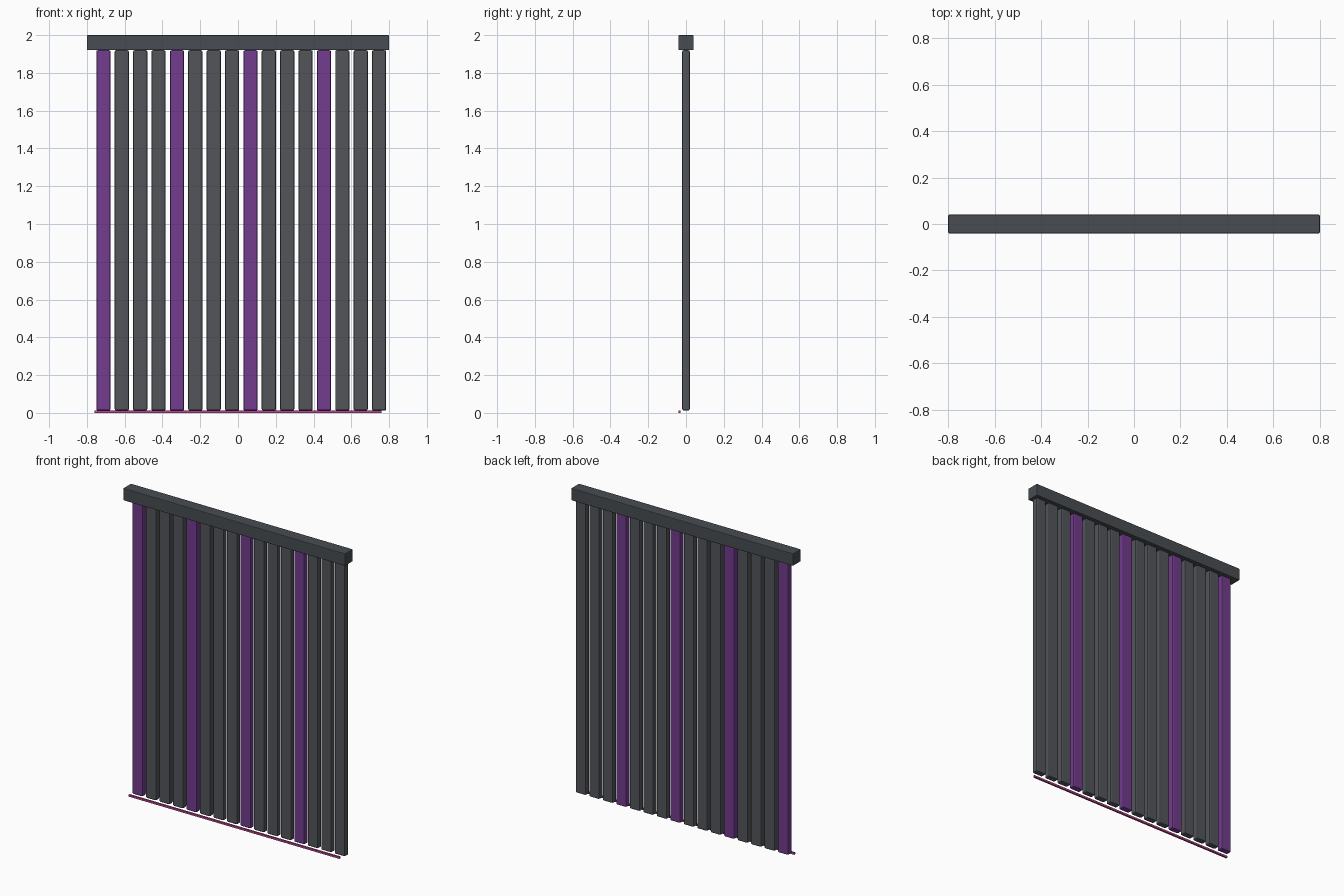
import bpy

if "Cube" in bpy.data.objects:
    bpy.data.objects.remove(bpy.data.objects["Cube"])


def material(name, color):
    m = bpy.data.materials.new(name)
    m.diffuse_color = color
    m.use_nodes = True
    m.node_tree.nodes["Principled BSDF"].inputs["Base Color"].default_value = m.diffuse_color
    return m


def box(name, lo, hi, mat=None, bevel=0.0):
    bpy.ops.mesh.primitive_cube_add(size=1, location=[(a + b) / 2 for a, b in zip(lo, hi)])
    ob = bpy.context.object
    ob.name = name
    ob.scale = [b - a for a, b in zip(lo, hi)]
    bpy.ops.object.transform_apply(location=False, rotation=False, scale=True)
    if bevel:
        mod = ob.modifiers.new("edge_bevel", 'BEVEL')
        mod.width = bevel
        mod.segments = 2
    if mat:
        ob.data.materials.append(mat)
    return ob


rail_grey = material("rail_grey", (0.065, 0.075, 0.085, 1))
slat_grey = material("slat_grey", (0.085, 0.09, 0.1, 1))
purple = material("purple", (0.17, 0.045, 0.27, 1))
pink = material("pink", (0.5, 0.06, 0.27, 1))

# Head rail
box("head_rail", (-0.8, -0.04, 1.92), (0.8, 0.04, 2.0), rail_grey, 0.004)

# Vertical slats, every fourth one purple
for i in range(16):
    x = -0.7125 + i * 0.0973
    box(f"slat_{i + 1}", (x - 0.0375, -0.02, 0.012), (x + 0.0375, 0.02, 1.92),
        purple if i % 4 == 0 else slat_grey, 0.008)

# Thin strip along the bottom front
box("bottom_strip", (-0.76, -0.041, 0.0), (0.76, -0.029, 0.012), pink)
